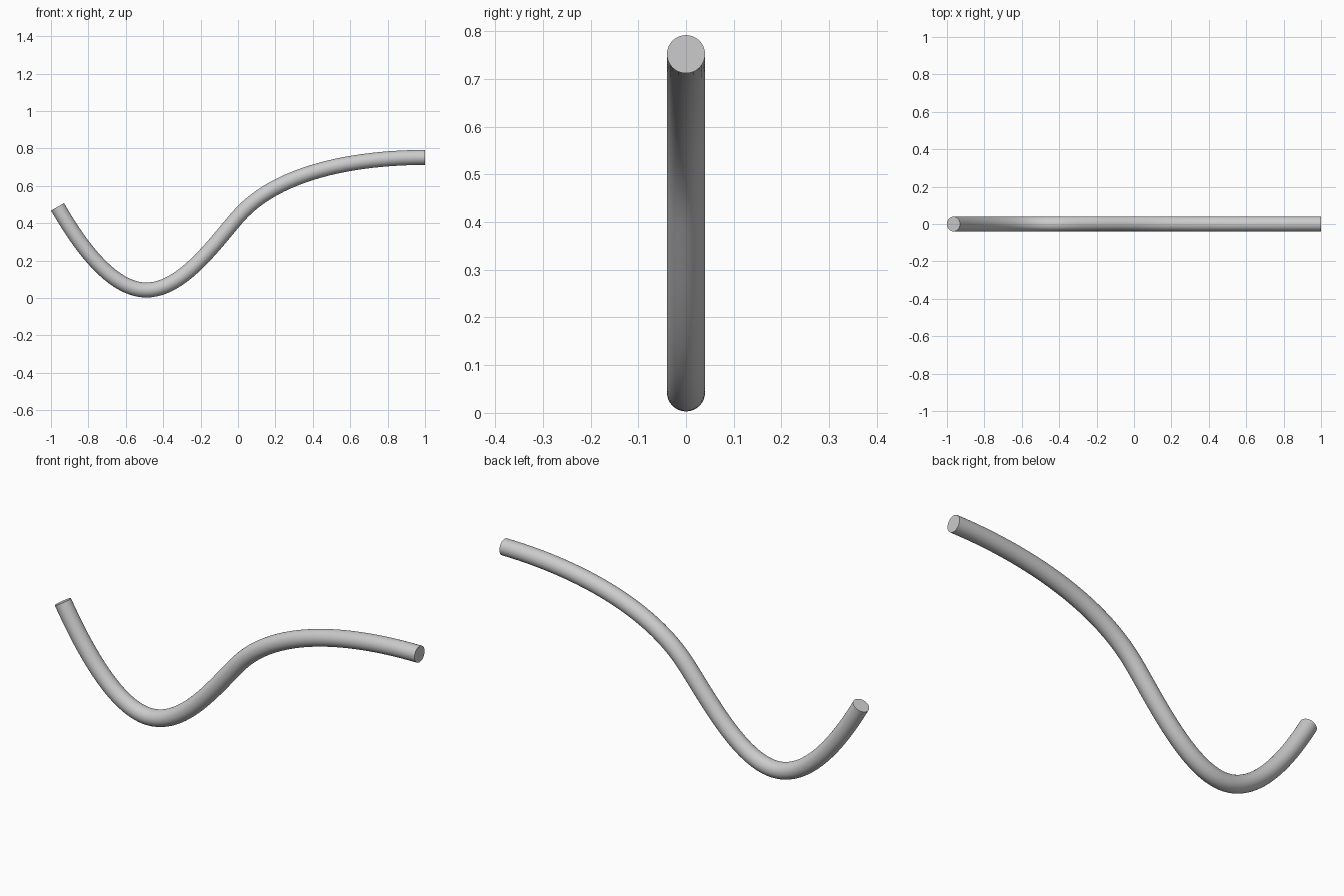
import bpy
from mathutils import Vector

if "Cube" in bpy.data.objects:
    bpy.data.objects.remove(bpy.data.objects["Cube"])

# Centre line in the xz plane: (left handle, point, right handle)
path = [
    ((-1.05, 0.64), (-0.965, 0.488), (-0.80, 0.20)),
    ((-0.64, 0.043), (-0.49, 0.043), (-0.30, 0.043)),
    ((-0.13, 0.285), (0.0, 0.435), (0.21, 0.677)),
    ((0.63, 0.752), (1.0, 0.752), (1.2, 0.752)),
]

# Bent round rod with flat closed ends
curve = bpy.data.curves.new("bent_rod", 'CURVE')
curve.dimensions = '3D'
curve.resolution_u = 24
curve.bevel_depth = 0.04
curve.bevel_resolution = 14
curve.use_fill_caps = True
spline = curve.splines.new('BEZIER')
spline.bezier_points.add(len(path) - 1)
for bp, (l, p, r) in zip(spline.bezier_points, path):
    bp.handle_left_type = bp.handle_right_type = 'FREE'
    bp.co = Vector((p[0], 0, p[1]))
    bp.handle_left = Vector((l[0], 0, l[1]))
    bp.handle_right = Vector((r[0], 0, r[1]))
rod = bpy.data.objects.new("bent_rod", curve)
bpy.context.collection.objects.link(rod)

# Mesh with smooth sides and crisp end caps
bpy.context.view_layer.objects.active = rod
rod.select_set(True)
bpy.ops.object.convert(target='MESH')
rod = bpy.context.view_layer.objects.active
rod.name = "bent_rod"
bpy.ops.object.shade_smooth_by_angle()
